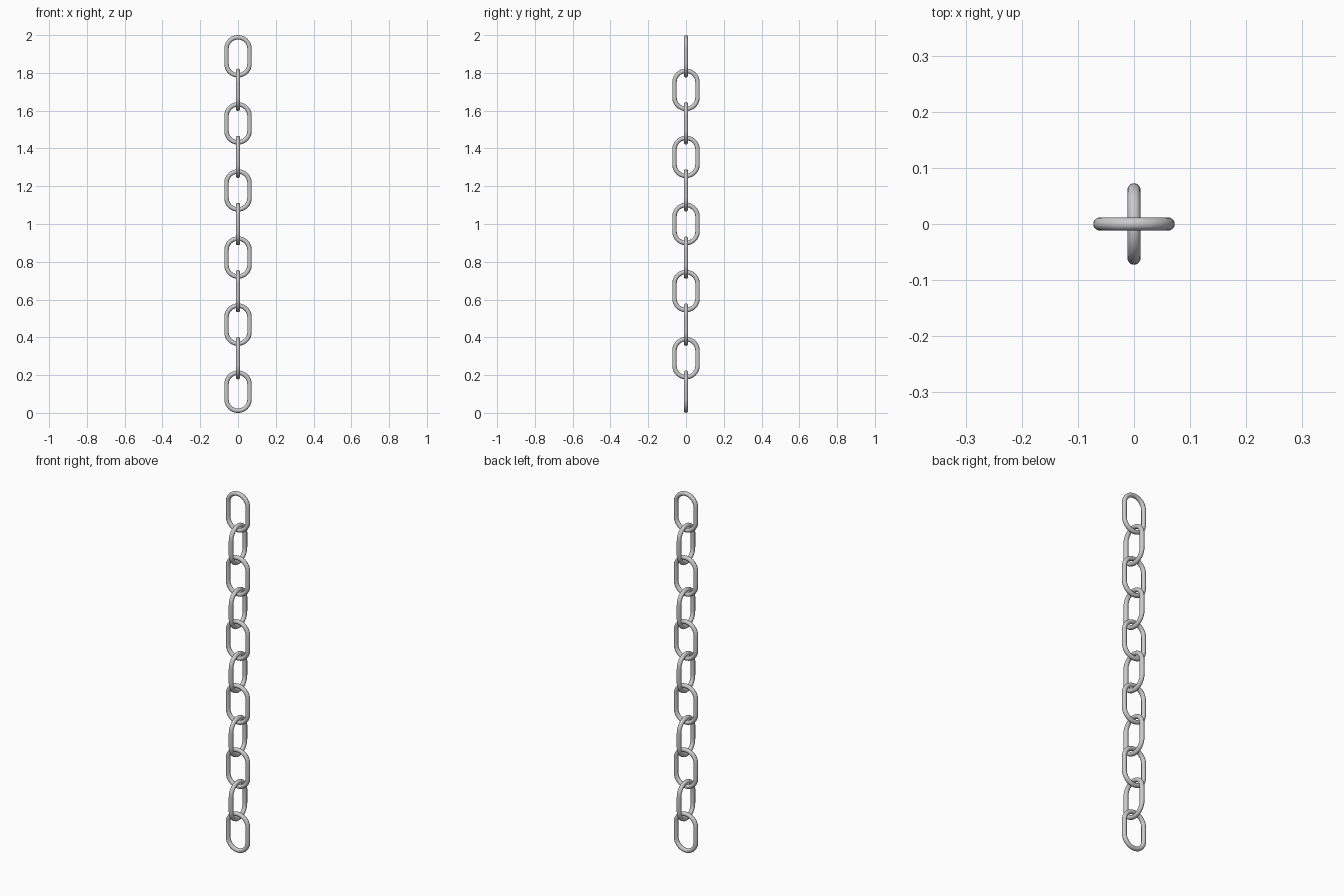
import bpy, bmesh, math
from mathutils import Vector

if "Cube" in bpy.data.objects:
    bpy.data.objects.remove(bpy.data.objects["Cube"])

COUNT = 11          # links in the chain
WIRE = 0.0117       # wire radius
RADIUS = 0.061      # centre-line radius of the rounded ends
# Each link hangs on the next, so total height 2 fixes link length and pitch
LENGTH = (2 + (COUNT - 1) * 4 * WIRE) / COUNT
PITCH = LENGTH - 4 * WIRE
HALF = LENGTH / 2 - WIRE - RADIUS   # half of the straight side
ARC, SIDES = 20, 16


def link_mesh():
    """Round wire swept around a stadium-shaped path in the xz plane."""
    bm = bmesh.new()
    rings = []
    for end, shift in ((0, HALF), (math.pi, -HALF)):
        for i in range(ARC + 1):
            a = end + math.pi * i / ARC
            out = Vector((math.cos(a), 0, math.sin(a)))
            centre = out * RADIUS + Vector((0, 0, shift))
            ring = []
            for k in range(SIDES):
                t = math.tau * k / SIDES
                ring.append(bm.verts.new(centre + out * (WIRE * math.cos(t))
                                         + Vector((0, WIRE * math.sin(t), 0))))
            rings.append(ring)
    for i, r in enumerate(rings):
        n = rings[(i + 1) % len(rings)]
        for k in range(SIDES):
            j = (k + 1) % SIDES
            bm.faces.new((r[k], r[j], n[j], n[k])).smooth = True
    bmesh.ops.recalc_face_normals(bm, faces=bm.faces)
    mesh = bpy.data.meshes.new("chain_link")
    bm.to_mesh(mesh)
    bm.free()
    return mesh


# Links stacked upward, every other one turned a quarter turn
mesh = link_mesh()
for i in range(COUNT):
    link = bpy.data.objects.new(f"chain_link_{i + 1}", mesh)
    link.location.z = LENGTH / 2 + i * PITCH
    link.rotation_euler.z = math.pi / 2 * (i % 2)
    bpy.context.collection.objects.link(link)
